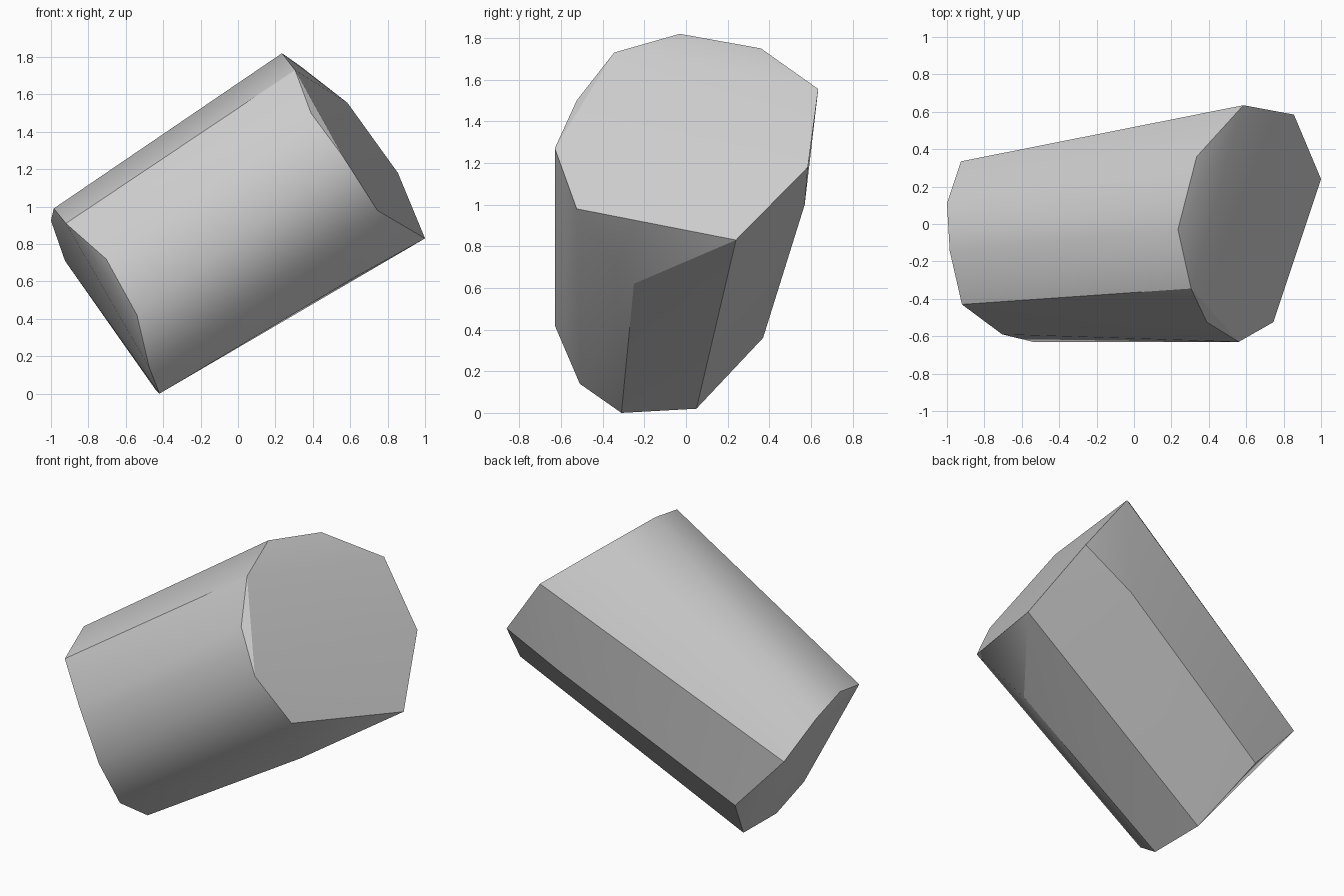
import bpy
import bmesh
import math

cube = bpy.data.objects.get("Cube")
if cube:
    bpy.data.objects.remove(cube, do_unlink=True)


def make_material(name, colour):
    material = bpy.data.materials.new(name)
    material.use_nodes = True
    material.diffuse_color = colour
    shader = material.node_tree.nodes["Principled BSDF"]
    shader.inputs["Base Color"].default_value = colour
    return material


def make_hull(name, profiles, material):
    """Wrap a convex skin around the given outline points."""
    mesh = bpy.data.meshes.new(name)
    bm = bmesh.new()
    for profile in profiles:
        for point in profile:
            bm.verts.new(point)
    result = bmesh.ops.convex_hull(bm, input=bm.verts[:], use_existing_faces=False)
    unused = {g for g in result["geom_interior"] + result["geom_unused"]
              if isinstance(g, bmesh.types.BMVert) and g.is_valid}
    if unused:
        bmesh.ops.delete(bm, geom=list(unused), context="VERTS")
    bmesh.ops.recalc_face_normals(bm, faces=bm.faces[:])
    bm.to_mesh(mesh)
    bm.free()
    mesh.materials.append(material)
    block = bpy.data.objects.new(name, mesh)
    bpy.context.scene.collection.objects.link(block)
    return block


# Broad raised end, going round the rim
upper_rim = [
    (.235, -.03, 1.82), (.335, .36, 1.75), (.585, .635, 1.555),
    (.855, .585, 1.18), (1, .24, .83), (.745, -.525, .98),
    (.56, -.63, 1.27), (.39, -.525, 1.5), (.305, -.345, 1.73),
]

# Narrower lower end, going round the rim
lower_rim = [
    (-.985, -.145, .99), (-1, .11, .925), (-.925, .335, .71),
    (-.605, .37, .36), (-.44, .05, .02), (-.42, -.31, 0),
    (-.475, -.51, .14), (-.54, -.63, .42), (-.705, -.59, .72),
    (-.92, -.43, .91),
]

# Corners on the underside just behind the broad end
underside = [(.5, .57, 1), (.62, -.25, .62)]

stone_grey = make_material("stone grey", (.6, .6, .6, 1))
block = make_hull("faceted_block", [upper_rim, lower_rim, underside], stone_grey)

# Soft shading across shallow facets, sharp at the rims
bpy.ops.object.select_all(action="DESELECT")
block.select_set(True)
bpy.context.view_layer.objects.active = block
bpy.ops.object.shade_smooth_by_angle(angle=math.radians(30))
